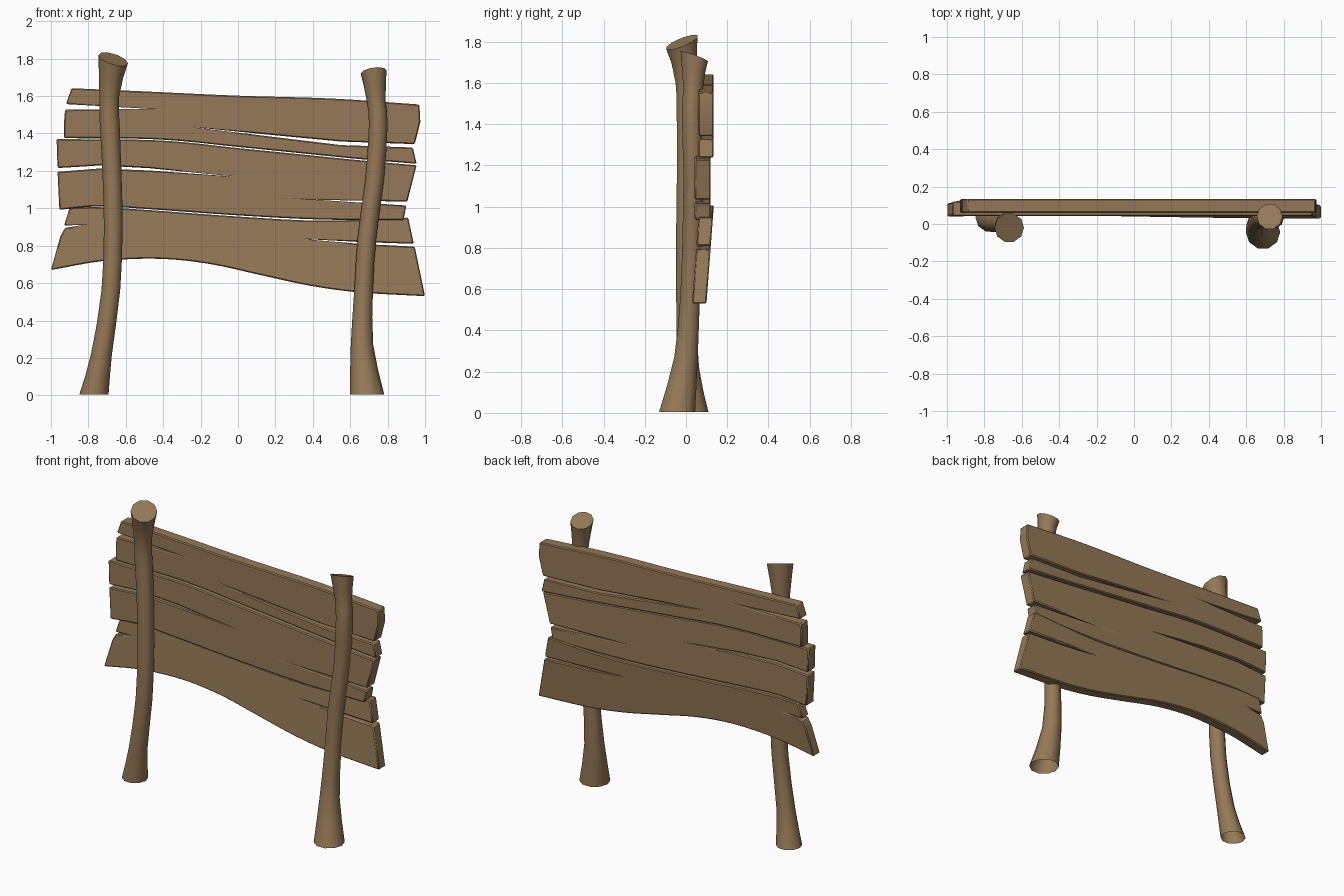
import bpy, bmesh, math
from mathutils import Vector

if "Cube" in bpy.data.objects:
    bpy.data.objects.remove(bpy.data.objects["Cube"])

wood = bpy.data.materials.new("weathered brown wood")
wood.diffuse_color = (0.30, 0.19, 0.095, 1)
wood.use_nodes = True
wood.node_tree.nodes["Principled BSDF"].inputs["Base Color"].default_value = wood.diffuse_color


def spline(pts, steps):
    """Catmull-Rom curve through points of any dimension."""
    p = [Vector(q) for q in pts]
    p = [2 * p[0] - p[1]] + p + [2 * p[-1] - p[-2]]
    out = []
    for i in range(1, len(p) - 2):
        a, b, c, d = p[i - 1:i + 3]
        for k in range(steps):
            t = k / steps
            out.append(0.5 * (2 * b + (c - a) * t + (2 * a - 5 * b + 4 * c - d) * t * t
                              + (3 * b - a - 3 * c + d) * t ** 3))
    return out + [p[-2]]


def finish(name, bm, angle):
    bmesh.ops.recalc_face_normals(bm, faces=bm.faces)
    me = bpy.data.meshes.new(name)
    bm.to_mesh(me)
    bm.free()
    me.materials.append(wood)
    ob = bpy.data.objects.new(name, me)
    bpy.context.collection.objects.link(ob)
    bpy.ops.object.select_all(action='DESELECT')
    ob.select_set(True)
    bpy.context.view_layer.objects.active = ob
    bpy.ops.object.shade_smooth_by_angle(angle=math.radians(angle))
    return ob


def post(name, path, slope_x, slope_y, sides=10):
    """Crooked tapering log: rings of (x, y, z, radius), open below, slanted cut on top."""
    bm = bmesh.new()
    rings = []
    samples = spline(path, 2)
    for n, (x, y, z, r) in enumerate(samples):
        last = n == len(samples) - 1
        ring = []
        for i in range(sides):
            a = math.tau * i / sides
            dx, dy = r * math.cos(a), r * math.sin(a)
            dz = dx * slope_x + dy * slope_y if last else 0
            ring.append(bm.verts.new((x + dx, y + dy, z + dz)))
        rings.append(ring)
    for lo, hi in zip(rings, rings[1:]):
        for i in range(sides):
            j = (i + 1) % sides
            bm.faces.new((lo[i], lo[j], hi[j], hi[i]))
    bm.faces.new(rings[-1])
    finish(name, bm, 50)


def plank(name, top, right, bottom, left, y, thick, lean=0.0):
    """Board cut from an outline in x and z; the end lists include the split notches."""
    outline = spline(top, 4) + [Vector(p) for p in right]
    outline += spline(bottom, 4) + [Vector(p) for p in left]
    zt = max(p[1] for p in outline)
    bm = bmesh.new()
    front, back = ([bm.verts.new((p[0], y + d + (p[1] - zt) * lean, p[1])) for p in outline]
                   for d in (0, thick))
    bm.faces.new(front)
    bm.faces.new(back[::-1])
    n = len(outline)
    for i in range(n):
        j = (i + 1) % n
        bm.faces.new((front[i], front[j], back[j], back[i]))
    ob = finish(name, bm, 35)
    bev = ob.modifiers.new("worn edges", 'BEVEL')
    bev.width = 0.006
    bev.segments = 1
    bev.limit_method = 'ANGLE'
    bev.angle_limit = math.radians(45)
    bev.use_clamp_overlap = False


# posts
post("left_post", [(-.77, .035, .005, .078), (-.73, .01, .22, .056), (-.68, 0, .56, .05),
                   (-.667, 0, .9, .05), (-.675, .005, 1.22, .051), (-.686, .005, 1.45, .053),
                   (-.688, 0, 1.6, .053), (-.667, -.02, 1.797, .079)], -.28, .38)
post("right_post", [(.69, -.043, .005, .092), (.663, 0, .27, .06), (.672, .02, .57, .05),
                    (.69, .03, .85, .05), (.73, .035, 1.15, .05), (.75, .027, 1.45, .05),
                    (.738, .035, 1.58, .051), (.725, .04, 1.728, .069)], .13, -.36)

# top plank, split on both ends
plank("top_plank",
      top=[(-.89, 1.642), (-.5, 1.625), (0, 1.602), (.5, 1.587), (.97, 1.555)],
      right=[(.975, 1.46), (.945, 1.343), (.55, 1.357), (.12, 1.398), (-.26, 1.436),
             (.12, 1.39), (.55, 1.338), (.935, 1.325)],
      bottom=[(.955, 1.238), (.65, 1.263), (.33, 1.295), (0, 1.328), (-.42, 1.368), (-.93, 1.375)],
      left=[(-.93, 1.46), (-.925, 1.527), (-.48, 1.532), (-.92, 1.557)],
      y=.06, thick=.074)

# middle plank
plank("middle_plank",
      top=[(-.97, 1.37), (-.42, 1.363), (0, 1.322), (.33, 1.289), (.65, 1.257), (.955, 1.23)],
      right=[(.905, 1.035), (.41, 1.046), (.9, 1.015)],
      bottom=[(.885, .936), (.44, .94), (0, .962), (-.47, .995), (-.74, 1.01), (-.955, .992)],
      left=[(-.965, 1.195), (-.74, 1.213), (-.47, 1.202), (0, 1.168),
            (-.47, 1.214), (-.74, 1.229), (-.965, 1.215)],
      y=.042, thick=.078)

# bottom plank, leaning slightly
plank("bottom_plank",
      top=[(-.9, 1.003), (-.74, 1.006), (-.47, .99), (0, .956), (.44, .934), (.91, .95)],
      right=[(.94, .81), (.65, .82), (.33, .837), (.65, .81), (.945, .795)],
      bottom=[(1.0, .53), (.65, .55), (.39, .585), (.12, .643), (-.15, .702),
              (-.42, .73), (-.72, .718), (-1.0, .67)],
      left=[(-.95, .85), (-.925, .895), (-.83, .911), (-.93, .908)],
      y=.065, thick=.07, lean=.075)
